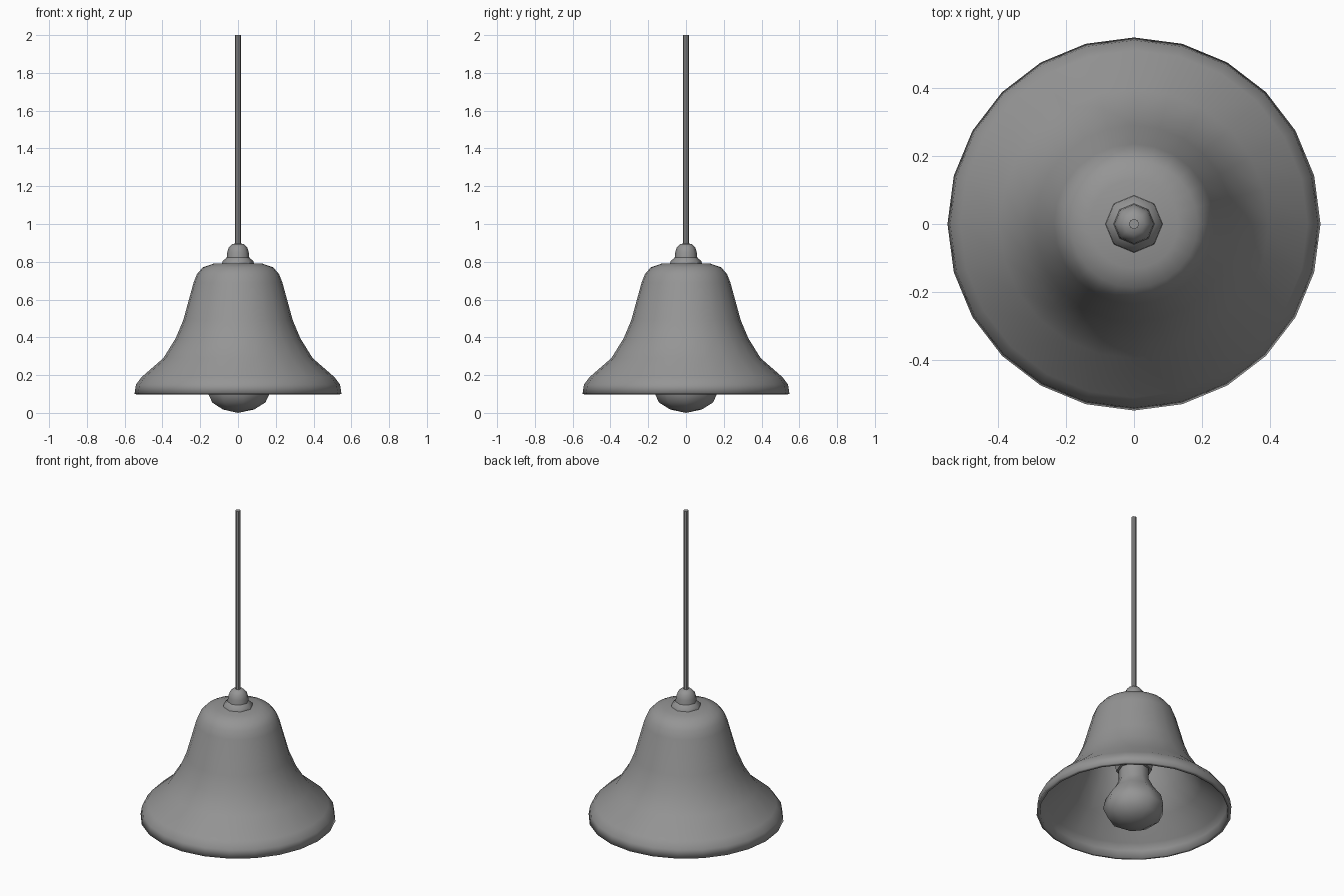
import bpy
import bmesh
from math import cos, sin, tau, radians

cube = bpy.data.objects.get("Cube")
if cube:
    bpy.data.objects.remove(cube, do_unlink=True)

grey = bpy.data.materials.new("grey metal")
grey.use_nodes = True
COLOR = (0.3, 0.3, 0.3, 1)
grey.diffuse_color = COLOR
grey.node_tree.nodes["Principled BSDF"].inputs["Base Color"].default_value = COLOR


def lathe(name, profile, sides, angle=40):
    """Turn (radius, height) points, listed bottom to top, about the z axis."""
    bm = bmesh.new()
    rings = []
    for r, z in profile:
        count = sides if r > 0 else 1
        rings.append([bm.verts.new((r * cos(tau * i / sides), r * sin(tau * i / sides), z))
                      for i in range(count)])
    for low, high in zip(rings, rings[1:]):
        for i in range(sides):
            j = (i + 1) % sides
            if len(low) == 1:
                bm.faces.new((low[0], high[j], high[i]))
            elif len(high) == 1:
                bm.faces.new((low[i], low[j], high[0]))
            else:
                bm.faces.new((low[i], low[j], high[j], high[i]))
    mesh = bpy.data.meshes.new(name)
    bm.to_mesh(mesh)
    bm.free()
    mesh.materials.append(grey)
    obj = bpy.data.objects.new(name, mesh)
    bpy.context.collection.objects.link(obj)
    bpy.ops.object.select_all(action="DESELECT")
    obj.select_set(True)
    bpy.context.view_layer.objects.active = obj
    bpy.ops.object.shade_smooth_by_angle(angle=radians(angle))
    return obj


# Bell-shaped shade, a thin shell open below
shade = lathe("shade", [(.548, .1), (.54, .15), (.51, .19), (.395, .29), (.33, .395),
                        (.29, .49), (.235, .69), (.217, .735), (.187, .77),
                        (.13, .79), (0, .793)], 24, 50)
shell = shade.modifiers.new("thickness", "SOLIDIFY")
shell.thickness = 0.02
shell.offset = -1

# Hanging rod
lathe("rod", [(0, .88), (.015, .88), (.015, 2), (0, 2)], 8)

# Collar and domed cap on top of the shade
lathe("collar", [(0, .78), (.086, .78), (.082, .803), (.055, .826), (0, .826)], 8)
lathe("cap", [(0, .82), (.06, .82), (.057, .85), (.049, .875), (.032, .893), (0, .9)], 8, 60)

# Socket inside the shade
lathe("socket", [(0, .36), (.1, .36), (.105, .39), (.105, .5), (.07, .56),
                 (.07, .78), (0, .78)], 8)

# Light bulb
lathe("bulb", [(0, 0), (.085, .018), (.145, .055), (.174, .115), (.16, .175),
               (.115, .235), (.088, .29), (.085, .38), (0, .38)], 9, 60)
